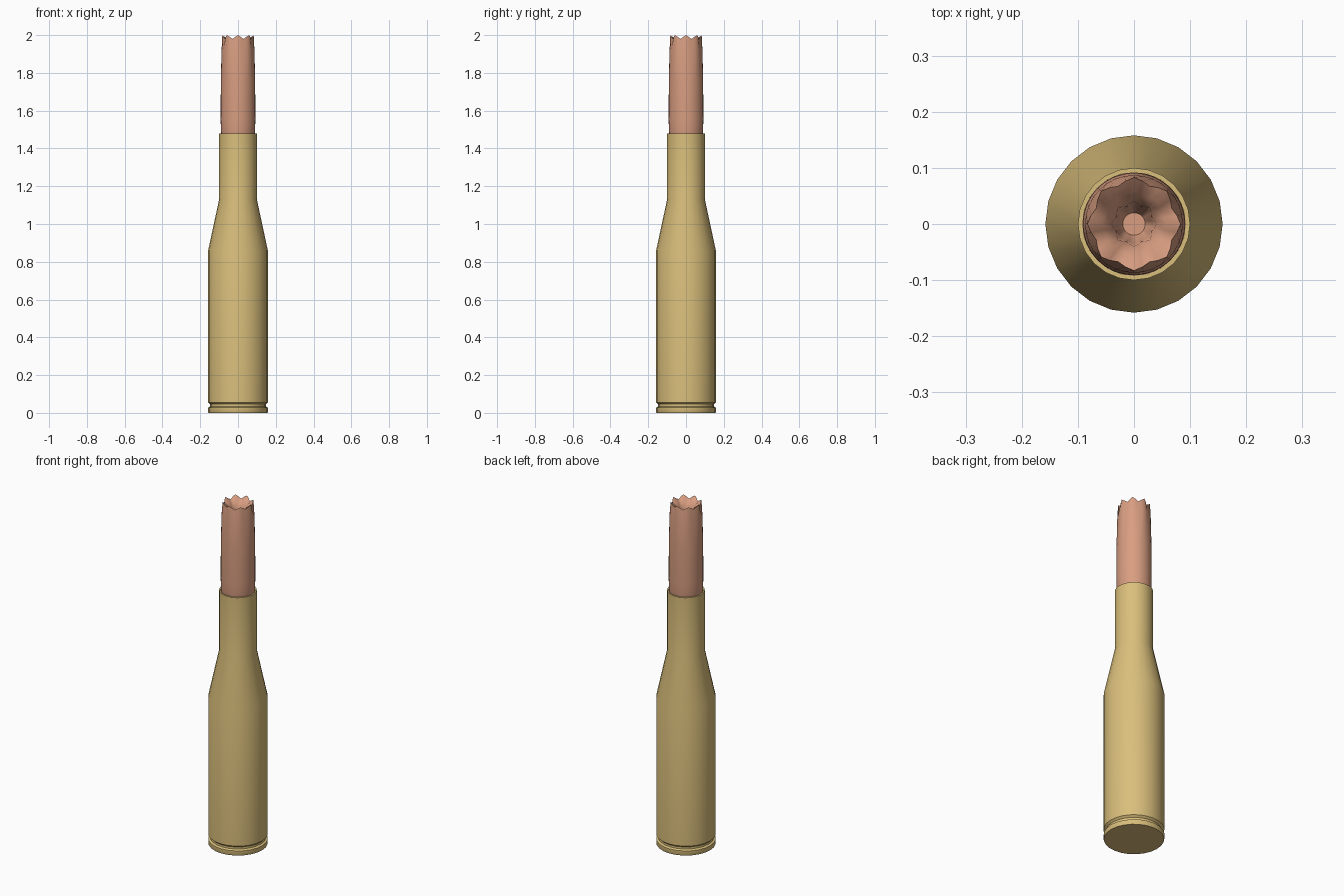
import bpy
import bmesh
from math import pi, radians, sin, cos

cube = bpy.data.objects.get("Cube")
if cube:
    bpy.data.objects.remove(cube, do_unlink=True)


def material(name, rgb):
    mat = bpy.data.materials.new(name)
    mat.use_nodes = True
    mat.diffuse_color = (*rgb, 1)
    mat.node_tree.nodes["Principled BSDF"].inputs["Base Color"].default_value = (*rgb, 1)
    return mat


def lathe(name, rings, sides, mat, smooth_angle, teeth=8):
    """Loft closed rings; each ring is (radius, z) or (tooth r, tooth z, notch r, notch z)."""
    bm = bmesh.new()
    loops = []
    for ring in rings:
        r1, z1, r2, z2 = ring if len(ring) == 4 else ring * 2
        loop = []
        for i in range(sides):
            a = 2 * pi * i / sides
            # Triangle wave: 0 on a tooth, 1 in a notch
            phase = (i * teeth / sides) % 1
            t = 1 - abs(2 * phase - 1)
            r, z = r1 + (r2 - r1) * t, z1 + (z2 - z1) * t
            loop.append(bm.verts.new((r * cos(a), r * sin(a), z)))
        loops.append(loop)
    for low, high in zip(loops, loops[1:]):
        for i in range(sides):
            j = (i + 1) % sides
            bm.faces.new((low[i], low[j], high[j], high[i]))
    bm.faces.new(loops[0][::-1])
    bm.faces.new(loops[-1])
    mesh = bpy.data.meshes.new(name)
    bm.to_mesh(mesh)
    bm.free()
    mesh.materials.append(mat)
    obj = bpy.data.objects.new(name, mesh)
    bpy.context.collection.objects.link(obj)
    bpy.ops.object.select_all(action="DESELECT")
    obj.select_set(True)
    bpy.context.view_layer.objects.active = obj
    bpy.ops.object.shade_smooth_by_angle(angle=radians(smooth_angle))
    return obj


brass = material("brass", (0.70, 0.52, 0.20))
copper = material("copper", (0.69, 0.34, 0.22))

# Case: rim, extractor groove, body, shoulder, neck and inner lip
lathe("case", [
    (0.156, 0), (0.158, 0.004), (0.158, 0.028),
    (0.147, 0.034), (0.147, 0.046), (0.158, 0.056),
    (0.158, 0.86), (0.1, 1.13), (0.1, 1.48),
    (0.092, 1.48), (0.092, 1.42),
], 24, brass, 35)

# Tip: rounded base, tapered body, toothed mouth and hollow
lathe("tip", [
    (0.07, 1.43), (0.085, 1.45), (0.09, 1.49), (0.092, 1.55),
    (0.091, 1.75), (0.087, 1.92),
    (0.083, 2.0, 0.073, 1.98),
    (0.058, 1.98, 0.052, 1.962),
    (0.04, 1.95, 0.034, 1.94),
    (0.034, 1.9, 0.03, 1.9), (0.02, 1.87),
], 32, copper, 50)
